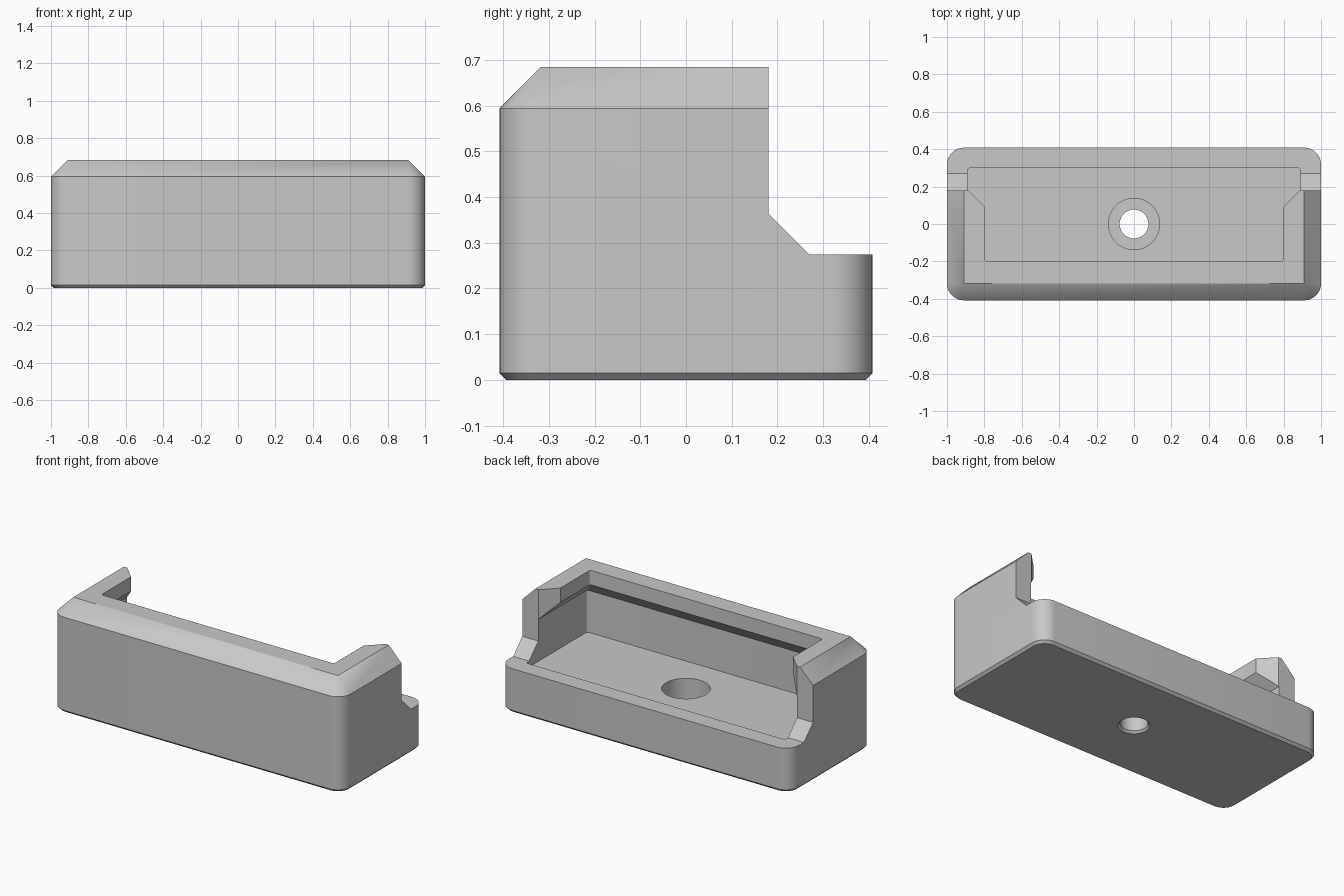
import bpy, bmesh, math

old = bpy.data.objects.get("Cube")
if old:
    bpy.data.objects.remove(old, do_unlink=True)

W, D, H = 1.0, 0.408, 0.684      # half width, half depth, height
CH = 0.09                        # large chamfer and corner radius
FLOOR, RIM, LIP = 0.238, 0.274, 0.594


def rounded_rect(hx, y0, y1, r, z, seg=8):
    """Counter-clockwise loop of points with rounded corners."""
    pts = []
    corners = [(hx - r, y1 - r), (r - hx, y1 - r), (r - hx, y0 + r), (hx - r, y0 + r)]
    for i, (cx, cy) in enumerate(corners):
        for k in range(seg + 1):
            a = math.pi / 2 * (i + k / seg)
            pts.append((cx + r * math.cos(a), cy + r * math.sin(a), z))
    return pts


def circle(r, z, seg=48):
    return [(r * math.cos(math.tau * i / seg), r * math.sin(math.tau * i / seg), z)
            for i in range(seg)]


def loft(name, loops):
    """Solid skinned through loops of equal point count."""
    bm = bmesh.new()
    rings = [[bm.verts.new(p) for p in loop] for loop in loops]
    n = len(rings[0])
    for a, b in zip(rings, rings[1:]):
        for i in range(n):
            j = (i + 1) % n
            bm.faces.new((a[i], a[j], b[j], b[i]))
    bm.faces.new(rings[0][::-1])
    bm.faces.new(rings[-1])
    bmesh.ops.remove_doubles(bm, verts=bm.verts, dist=1e-5)
    bmesh.ops.recalc_face_normals(bm, faces=bm.faces)
    mesh = bpy.data.meshes.new(name)
    bm.to_mesh(mesh)
    bm.free()
    obj = bpy.data.objects.new(name, mesh)
    bpy.context.collection.objects.link(obj)
    return obj


# Outer block: small chamfer below, large chamfer above
body = loft("holder_body", [
    rounded_rect(W - 0.015, 0.015 - D, D - 0.015, CH - 0.015, 0),
    rounded_rect(W, -D, D, CH, 0.015),
    rounded_rect(W, -D, D, CH, H - CH),
    rounded_rect(W - CH, CH - D, D - CH, 0, H),
])

# Rear step with sloped shoulder
profile = [(0.18, 1), (0.18, RIM + CH), (0.18 + CH, RIM), (0.6, RIM), (0.6, 1)]
rear_cut = loft("rear_cutter", [[(x, y, z) for y, z in profile] for x in (-1.2, 1.2)])

# Pocket with an overhanging lip, sloped underneath
pocket_cut = loft("pocket_cutter", [
    rounded_rect(0.89, -0.30, 0.30, 0.015, FLOOR, 4),
    rounded_rect(0.89, -0.30, 0.30, 0.015, LIP - 0.095, 4),
    rounded_rect(0.80, -0.20, 0.30, 0.015, LIP, 4),
    rounded_rect(0.80, -0.20, 0.30, 0.015, 1, 4),
])

# Flared lead-in at the lip ends
flare = [(-0.708, 0), (0.708, 0), (0.95, 0.242), (0.95, 0.5), (-0.95, 0.5), (-0.95, 0.242)]
flare_cut = loft("flare_cutter", [[(x, y, z) for x, y in flare] for z in (0.4, 1)])

# Counterbored screw hole
hole_cut = loft("hole_cutter", [circle(r, z) for r, z in (
    (0.092, -0.002), (0.077, 0.013), (0.077, 0.1), (0.137, 0.1), (0.137, 0.4))])

bpy.context.view_layer.objects.active = body
for cutter in (rear_cut, pocket_cut, flare_cut, hole_cut):
    cutter.hide_render = True
    mod = body.modifiers.new(cutter.name, "BOOLEAN")
    mod.operation = "DIFFERENCE"
    mod.solver = "EXACT"
    mod.object = cutter
    bpy.ops.object.modifier_apply(modifier=mod.name)
    bpy.data.objects.remove(cutter, do_unlink=True)

# Single grey finish
grey = bpy.data.materials.new("light_grey")
grey.use_nodes = True
colour = (0.58, 0.58, 0.58, 1)
grey.diffuse_color = colour
grey.node_tree.nodes["Principled BSDF"].inputs["Base Color"].default_value = colour
body.data.materials.clear()
body.data.materials.append(grey)

bpy.ops.object.select_all(action="DESELECT")
body.select_set(True)
bpy.ops.object.shade_smooth_by_angle(angle=math.radians(30))
